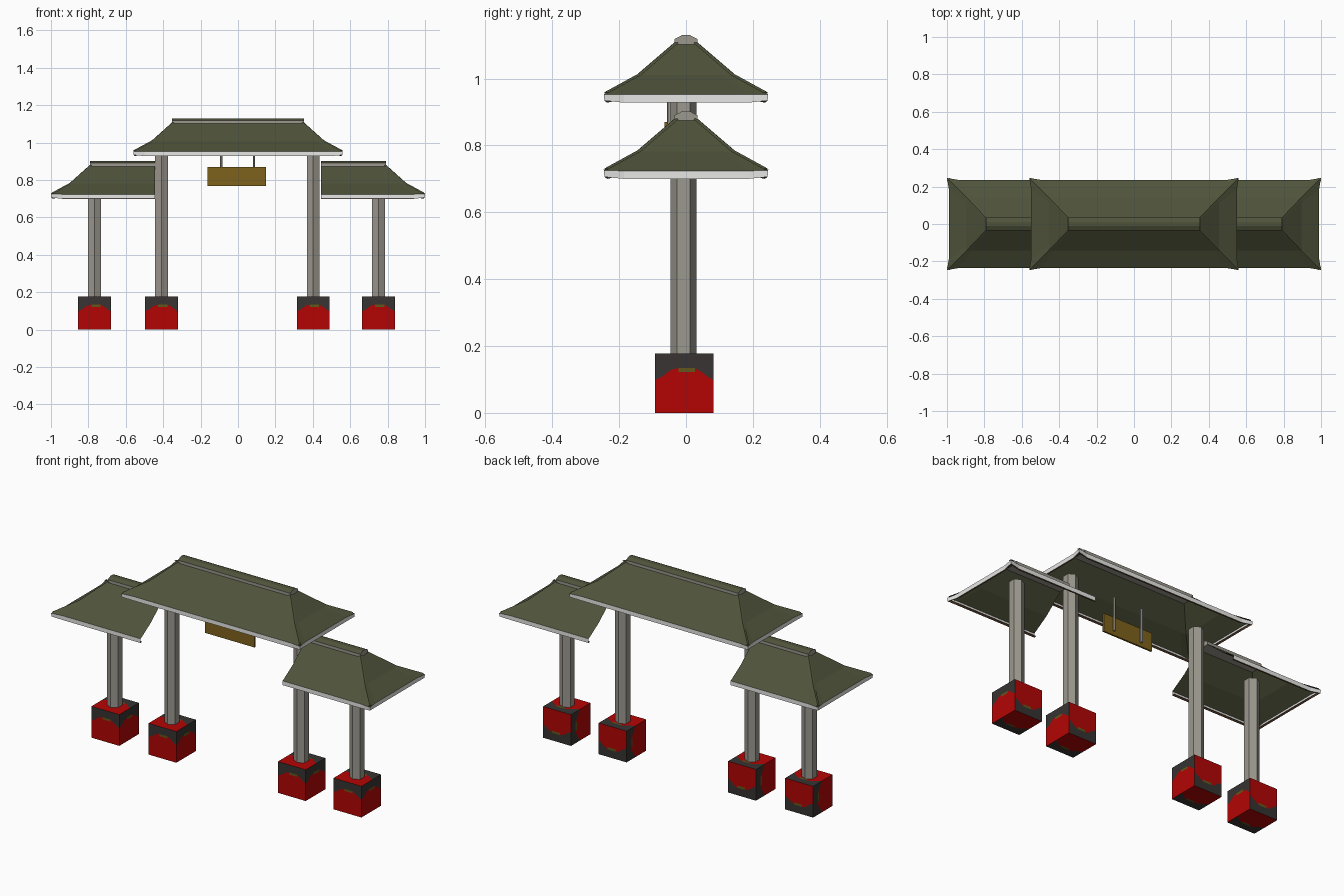
import bpy, bmesh, math
from mathutils import Vector

if "Cube" in bpy.data.objects:
    bpy.data.objects.remove(bpy.data.objects["Cube"])


def srgb(name, r, g, b):
    m = bpy.data.materials.new(name)
    lin = [((c / 255 + 0.055) / 1.055) ** 2.4 if c > 10 else c / 255 / 12.92 for c in (r, g, b)]
    m.diffuse_color = (*lin, 1)
    m.use_nodes = True
    m.node_tree.nodes["Principled BSDF"].inputs["Base Color"].default_value = m.diffuse_color
    return m


GREEN = srgb("roof_green", 79, 83, 58)
WHITE = srgb("eave_white", 236, 236, 235)
BROWN = srgb("eave_brown", 118, 84, 58)
STONE = srgb("stone_grey", 156, 152, 143)
RED = srgb("base_red", 180, 5, 5)
DARK = srgb("base_dark_grey", 55, 52, 50)
OLIVE = srgb("base_olive", 100, 86, 26)
GOLD = srgb("sign_gold", 127, 98, 28)


def make(name, verts, faces, mats, idx=None, mirror=False):
    me = bpy.data.meshes.new(name)
    me.from_pydata([tuple(v) for v in verts], [], faces)
    for m in mats:
        me.materials.append(m)
    if idx:
        for p, i in zip(me.polygons, idx):
            p.material_index = i
    ob = bpy.data.objects.new(name, me)
    bpy.context.collection.objects.link(ob)
    if mirror:
        mod = ob.modifiers.new("mirror", 'MIRROR')
        mod.use_axis = (True, False, False)
    return ob


def solid(name, bm, *mats, mirror=False):
    bmesh.ops.recalc_face_normals(bm, faces=bm.faces)
    ob = make(name, [], [], mats, mirror=mirror)
    bm.to_mesh(ob.data)
    bm.free()
    return ob


def ring(xl, xr, y, z, flare=0, lift=0, d=0.05):
    """Half outline of a roof level, running round the left end."""
    half = [(xr, y, z), (xl + d, y, z), (xl - flare, y + flare, z + lift), (xl, y - min(d, y * .6), z)]
    front = [Vector((a, -b, c)) for a, b, c in half]
    return front + [Vector(p) for p in reversed(half)]


def loft(rings):
    n = len(rings[0])
    faces = []
    for k in range(len(rings) - 1):
        for i in range(n - 1):
            faces.append((k * n + i, (k + 1) * n + i, (k + 1) * n + i + 1, k * n + i + 1))
    return [v for r in rings for v in r], faces


def roof(name, xl, xr, z):
    # hipped shell: brown lip, white fascia, two green slopes
    rings = [ring(xl + .022, xr, .222, z + .003, .008, .006),
             ring(xl + .01, xr, .236, z, .008, .006),
             ring(xl + .01, xr, .236, z + .024, .01, .001),
             ring(xl + .105, xr, .142, z + .082, 0, 0, .03),
             ring(xl + .212, xr, .03, z + .178, 0, 0, .012)]
    verts, faces = loft(rings)
    idx = [0] * 7 + [1] * 7 + [2] * 14
    make(name + "_shell", verts, faces, [BROWN, WHITE, GREEN], idx, True)

    # ridge cap, a six-sided bar: grey sides and ends, green top
    sec = [(-.035, .172), (-.035, .19), (-.012, .202), (.012, .202), (.035, .19), (.035, .172)]
    bm = bmesh.new()
    a = [bm.verts.new((xl + .208, y, z + h)) for y, h in sec]
    b = [bm.verts.new((xr, y, z + h)) for y, h in sec]
    for i in range(6):
        j = (i + 1) % 6
        f = bm.faces.new((a[i], a[j], b[j], b[i]))
        f.material_index = 1 if i in (1, 2, 3) else 0
    bm.faces.new(a)
    if xr < 0:
        bm.faces.new(b)
    solid(name + "_ridge_cap", bm, STONE, GREEN, mirror=True)

    # low ribs along the hips
    for tag, k, sy in (("front", 2, -1), ("back", 5, 1)):
        bm = bmesh.new()
        side = Vector((.007, .007 * sy, 0))
        path = [r[k] for r in rings[2:]]
        path[0] = path[0].lerp(path[1], .06)
        rows = [[bm.verts.new(p + o) for o in (side, Vector((0, 0, .005)), -side)] for p in path]
        for r, s in zip(rows, rows[1:]):
            for i in range(3):
                j = (i + 1) % 3
                bm.faces.new((r[i], r[j], s[j], s[i]))
        bm.faces.new(rows[0])
        bm.faces.new(rows[-1])
        solid(f"{name}_{tag}_hip_rib", bm, GREEN, mirror=True)


roof("main_roof", -.56, 0, .928)
roof("side_roof", -1.0, -.445, .70)


# painted base blocks: red arch, small olive mark, dark band on each face
ARCH = [(0, .56), (.1, .6), (.28, .73), (.4, .76), (.68, .76), (.78, .7), (.92, .6), (1, .55)]
SIDES = [((0, -1, 0), (0, 0, 1)), ((1, 0, 0), (0, 0, 1)), ((0, 1, 0), (0, 0, -1)),
         ((-1, 0, 0), (0, 1, 0)), ((0, 0, 1), (0, 1, 0)), ((0, 0, -1), (0, -1, 0))]


def base(name, cx, cy):
    c, s = Vector((cx, cy, .0885)), .175
    verts, faces, idx = [], [], []
    mark = [(.4, .69), (.68, .69)]
    red = [(0, 0), (1, 0)] + ARCH[:4:-1] + [ARCH[4]] + mark[::-1] + ARCH[3::-1]
    dark = ARCH + [(1, 1), (0, 1)]
    olive = mark + [ARCH[4], ARCH[3]]
    for n, up in SIDES:
        n, up = Vector(n), Vector(up)
        u = up.cross(n)
        for m, poly in enumerate((red, dark, olive)):
            k = len(verts)
            for a, b in poly:
                p = n * .5 + u * (a - .5) + up * (b - .5)
                verts.append(c + Vector((p.x * s, p.y * s, p.z * .177)))
            faces.append(tuple(range(k, k + len(poly))))
            idx.append(m)
    make(name, verts, faces, [RED, DARK, OLIVE], idx)


# six-sided upright bar with a corner facing front
def column(name, x, y, r, z0, z1, mat):
    bm = bmesh.new()
    pts = [(x + r * math.sin(i * math.tau / 6), y - r * math.cos(i * math.tau / 6)) for i in range(6)]
    low = [bm.verts.new((*p, z0)) for p in pts]
    top = [bm.verts.new((*p, z1)) for p in pts]
    for i in range(6):
        j = (i + 1) % 6
        bm.faces.new((low[i], low[j], top[j], top[i]))
    bm.faces.new(low[::-1])
    bm.faces.new(top)
    solid(name, bm, mat)


# columns on their bases
for tag, x, top in (("outer_left", -.767, .80), ("inner_left", -.409, .96),
                    ("inner_right", .402, .96), ("outer_right", .751, .80)):
    base(tag + "_base", x, -.005)
    column(tag + "_column", x, -.008, .039, .17, top, STONE)

# hanging sign board with two rods
bm = bmesh.new()
bmesh.ops.create_cube(bm, size=1)
for v in bm.verts:
    v.co = (-.007 + v.co.x * .311, -.059 + v.co.y * .01, .819 + v.co.z * .102)
solid("sign_board", bm, GOLD)
for tag, x in (("left", -.09), ("right", .086)):
    column(tag + "_sign_rod", x, -.05, .007, .79, .98, STONE)
